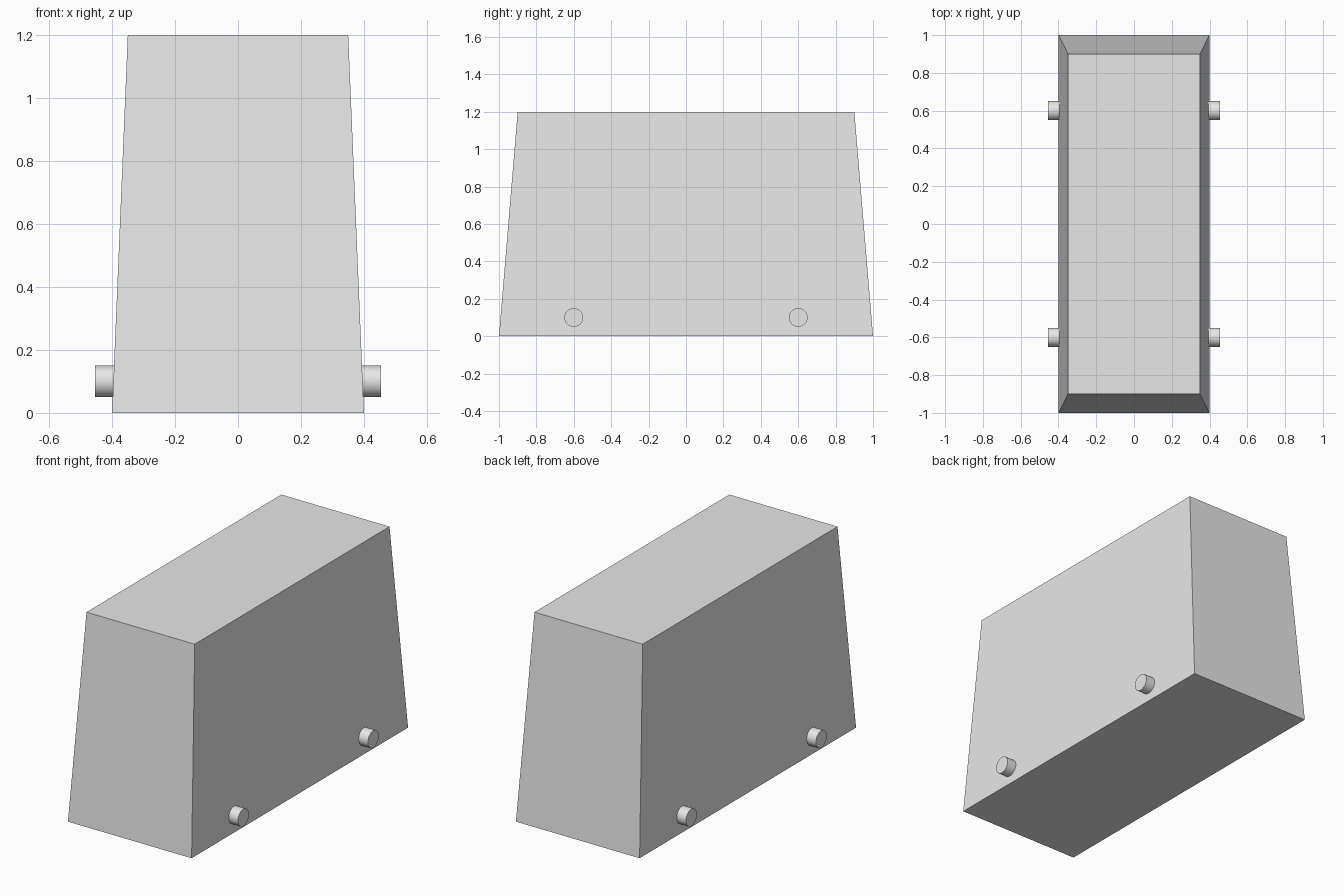
import bpy
import bmesh
import math

if "Cube" in bpy.data.objects:
    bpy.data.objects.remove(bpy.data.objects["Cube"], do_unlink=True)

# Single grey material
grey = bpy.data.materials.new("light grey")
grey.use_nodes = True
colour = (0.8, 0.8, 0.8, 1)
grey.diffuse_color = colour
grey.node_tree.nodes["Principled BSDF"].inputs["Base Color"].default_value = colour

# Tapered housing: a box whose top face is drawn in
HEIGHT = 1.2
mesh = bpy.data.meshes.new("housing")
bm = bmesh.new()
bmesh.ops.create_cube(bm, size=1)
for v in bm.verts:
    top = v.co.z > 0
    v.co.x *= 0.7 if top else 0.8
    v.co.y *= 1.8 if top else 2.0
    v.co.z = HEIGHT if top else 0
bm.to_mesh(mesh)
bm.free()
housing = bpy.data.objects.new("housing", mesh)
bpy.context.collection.objects.link(housing)
mesh.materials.append(grey)


# Round locking pegs on both long sides
def add_peg(name, side, y):
    inner, outer = 0.36, 0.455
    bpy.ops.mesh.primitive_cylinder_add(
        vertices=48, radius=0.05, depth=outer - inner,
        location=(side * (inner + outer) / 2, y, 0.1),
        rotation=(0, math.pi / 2, 0))
    peg = bpy.context.object
    peg.name = name
    peg.data.materials.append(grey)
    bpy.ops.object.shade_smooth_by_angle()


for side, side_name in ((1, "left"), (-1, "right")):
    for y, end_name in ((-0.6, "front"), (0.6, "back")):
        add_peg(f"{end_name}_{side_name}_peg", side, y)
